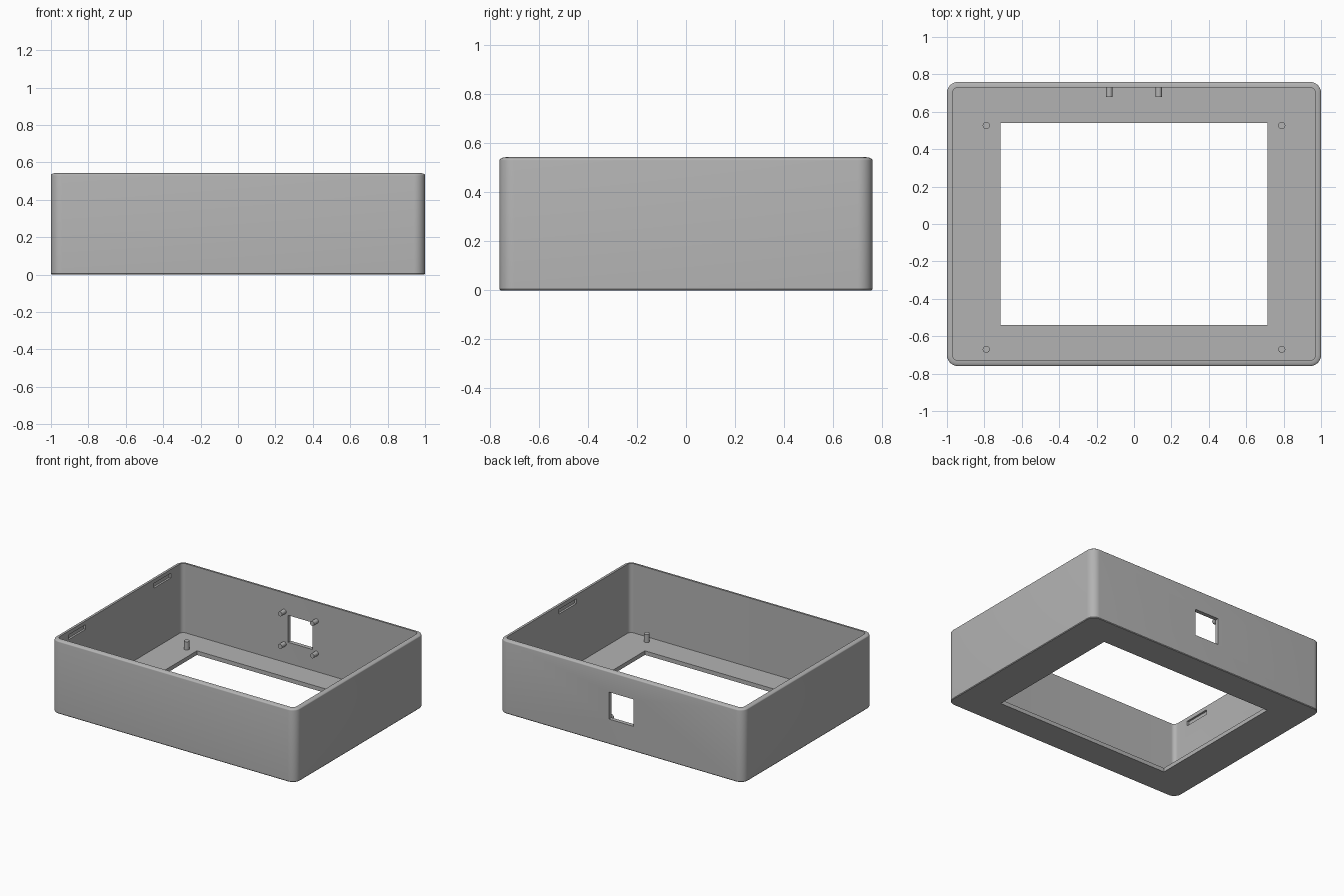
import bpy, bmesh
from math import sin, cos, pi, radians
from mathutils import Matrix

cube = bpy.data.objects.get("Cube")
if cube:
    bpy.data.objects.remove(cube, do_unlink=True)

HX, HY, TOP = 1.0, 0.76, 0.543
WALL, FLOOR, RADIUS = 0.03, 0.03, 0.06

grey = bpy.data.materials.new("grey plastic")
grey.use_nodes = True
colour = (0.45, 0.45, 0.45, 1)
grey.diffuse_color = colour
grey.node_tree.nodes["Principled BSDF"].inputs["Base Color"].default_value = colour


def make_object(name, bm):
    bmesh.ops.recalc_face_normals(bm, faces=bm.faces)
    mesh = bpy.data.meshes.new(name)
    bm.to_mesh(mesh)
    bm.free()
    mesh.materials.append(grey)
    obj = bpy.data.objects.new(name, mesh)
    bpy.context.collection.objects.link(obj)
    return obj


def rounded_ring(bm, inset, z, steps=10):
    """Rounded rectangle, inset from the outer outline."""
    r = max(RADIUS - inset, 0.01)
    verts = []
    for i, (sx, sy) in enumerate([(1, 1), (-1, 1), (-1, -1), (1, -1)]):
        cx, cy = sx * (HX - inset - r), sy * (HY - inset - r)
        for k in range(steps + 1):
            a = (i + k / steps) * pi / 2
            verts.append(bm.verts.new((cx + r * cos(a), cy + r * sin(a), z)))
    return verts


def loft(name, sections):
    """Closed solid through (inset, height) sections."""
    bm = bmesh.new()
    rings = [rounded_ring(bm, inset, z) for inset, z in sections]
    for a, b in zip(rings, rings[1:]):
        n = len(a)
        for i in range(n):
            bm.faces.new((a[i], a[(i + 1) % n], b[(i + 1) % n], b[i]))
    bm.faces.new(rings[0])
    bm.faces.new(rings[-1])
    return make_object(name, bm)


def box(name, size, centre):
    bm = bmesh.new()
    bmesh.ops.create_cube(bm, size=1)
    bmesh.ops.scale(bm, vec=size, verts=bm.verts)
    bmesh.ops.translate(bm, vec=centre, verts=bm.verts)
    return make_object(name, bm)


def peg(name, radius, length, centre, turn=0):
    bm = bmesh.new()
    bmesh.ops.create_cone(bm, cap_ends=True, segments=24, radius1=radius,
                          radius2=radius, depth=length,
                          matrix=Matrix.Translation(centre) @ Matrix.Rotation(turn, 4, 'X'))
    return make_object(name, bm)


def smooth(obj):
    bpy.ops.object.select_all(action='DESELECT')
    obj.select_set(True)
    bpy.context.view_layer.objects.active = obj
    bpy.ops.object.shade_smooth_by_angle(angle=radians(35))


# Outer case with a softly rounded rim
sections = [(0.004, 0), (0, 0.005)]
for k in range(9):
    a = k / 8 * pi / 2
    sections.append((WALL * (1 - cos(a)), TOP - 0.013 * (1 - sin(a))))
sections.append((WALL + 0.01, TOP))
case = loft("case_shell", sections)

# Cutters: cavity, screen opening, back window and latch recesses
WINDOW_Z = 0.285
cutters = [
    loft("cavity_cutter", [(WALL, FLOOR), (WALL, 0.7)]),
    box("opening_cutter", (1.43, 1.08, 0.2), (0, 0, 0)),
    box("window_cutter", (0.2, 0.2, 0.2), (0, HY, WINDOW_Z)),
]
for x, y in [(-1, -0.5), (-1, 0.5), (1, 0)]:
    cutters.append(box("latch_cutter", (0.06, 0.2, 0.035), (x * 0.955, y, 0.497)))

for cutter in cutters:
    cutter.hide_render = True
    mod = case.modifiers.new("cut", 'BOOLEAN')
    mod.operation = 'DIFFERENCE'
    mod.solver = 'EXACT'
    mod.object = cutter
    bpy.context.view_layer.objects.active = case
    bpy.ops.object.modifier_apply(modifier=mod.name)
    bpy.data.objects.remove(cutter, do_unlink=True)
smooth(case)

# Mounting pegs on the floor
for x in (-0.79, 0.79):
    for y in (-0.67, 0.527):
        smooth(peg("floor_peg", 0.019, 0.065, (x, y, FLOOR + 0.0275)))

# Standoffs around the back window
for x in (-0.132, 0.132):
    for z in (-0.12, 0.12):
        smooth(peg("window_standoff", 0.017, 0.06,
                   (x, HY - WALL - 0.02, WINDOW_Z + z), pi / 2))
